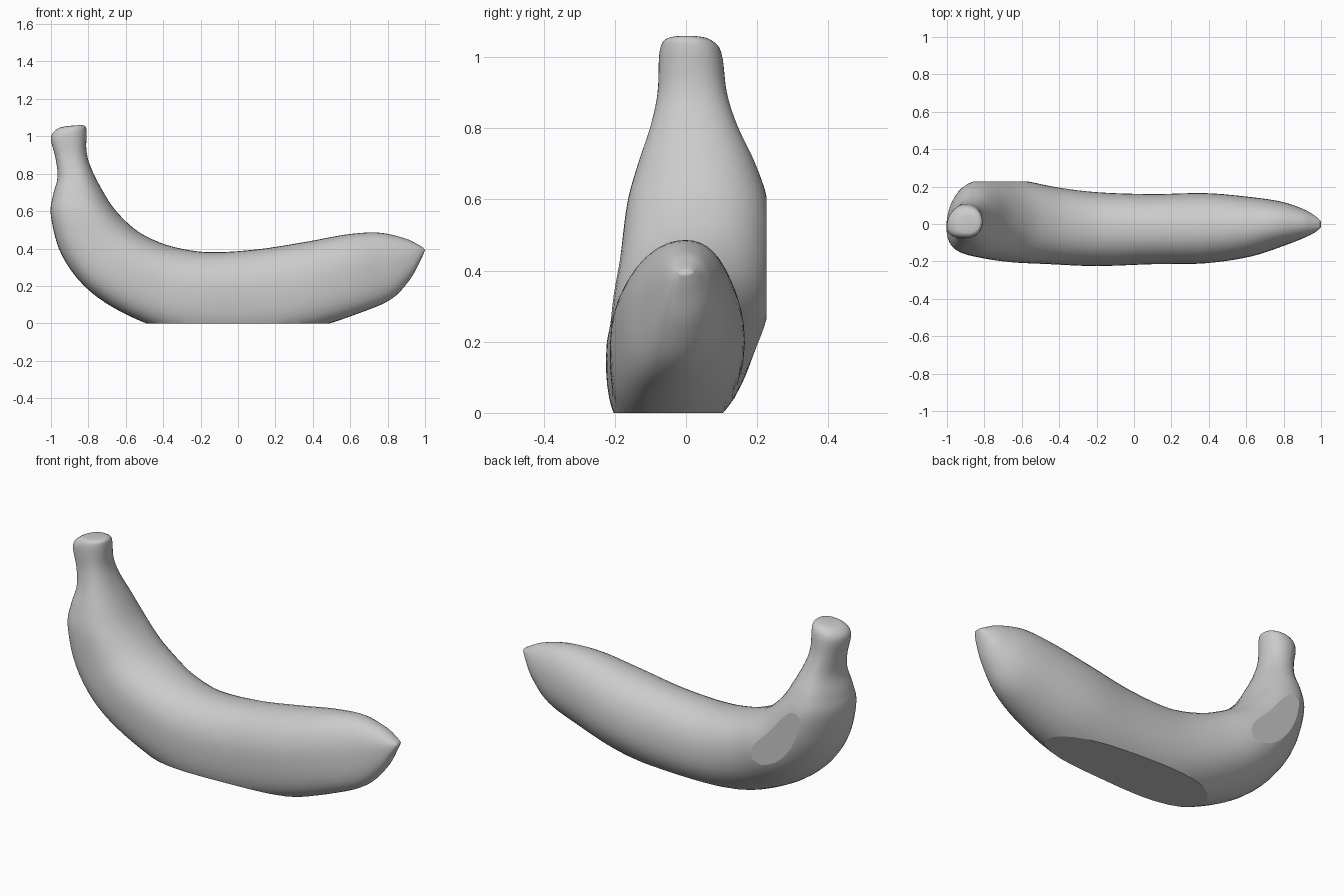
import bpy
import bmesh
from math import cos, sin, pi, copysign
from mathutils import Vector

SIDES = 40    # points around each ring
STEPS = 5     # rings between neighbouring sections

cube = bpy.data.objects.get("Cube")
if cube:
    bpy.data.objects.remove(cube, do_unlink=True)


def make_material(name, colour):
    mat = bpy.data.materials.new(name)
    mat.use_nodes = True
    mat.diffuse_color = colour
    mat.node_tree.nodes["Principled BSDF"].inputs["Base Color"].default_value = colour
    return mat


# Sections from stem to tip: outer edge x, z; inner edge x, z; front y; back y
SECTIONS = [
    (-.91, 1.055, -.84, 1.06, -.03, .035),
    (-.965, 1.04, -.82, 1.055, -.06, .07),
    (-1, .99, -.81, 1.03, -.075, .1),
    (-.975, .88, -.81, .92, -.08, .115),
    (-.965, .78, -.785, .83, -.1, .145),
    (-.99, .68, -.73, .72, -.135, .195),
    (-1, .57, -.66, .61, -.165, .23),
    (-.94, .36, -.56, .51, -.185, .24),
    (-.79, .17, -.46, .45, -.205, .235),
    (-.55, .025, -.33, .405, -.215, .2),
    (-.25, -.07, -.15, .38, -.225, .17),
    (.1, -.075, .1, .395, -.215, .16),
    (.4, -.025, .36, .435, -.21, .165),
    (.65, .055, .58, .475, -.175, .145),
    (.82, .13, .75, .485, -.12, .12),
    (.92, .235, .89, .455, -.075, .08),
    (.975, .335, .955, .425, -.045, .045),
    (1, .39, .99, .405, -.02, .02),
]


def smooth_step(a, b, c, d, t):
    """Catmull-Rom blend from b to c."""
    return b + .5 * t * (c - a + t * (2*a - 5*b + 4*c - d + t * (3*(b - c) + d - a)))


def refined(sections):
    """Insert smoothly blended sections between the given ones."""
    last = len(sections) - 1
    for i in range(last):
        near = [sections[min(max(i + k, 0), last)] for k in (-1, 0, 1, 2)]
        for step in range(STEPS):
            yield [smooth_step(*values, step / STEPS) for values in zip(*near)]
    yield sections[-1]


def rounded(value, power=.92):
    """Slightly fuller than an ellipse."""
    return copysign(abs(value) ** power, value)


def ring_points(section):
    ox, oz, ix, iz, front, back = section
    outer, inner = Vector((ox, 0, oz)), Vector((ix, 0, iz))
    centre, reach = (outer + inner) / 2, (inner - outer) / 2
    middle, half = (front + back) / 2, (back - front) / 2
    for k in range(SIDES):
        angle = 2 * pi * k / SIDES
        c, s = rounded(cos(angle)), rounded(sin(angle))
        # The underside leans a little towards the front
        lean = .25 * half * min(c, 0) ** 2
        yield centre + reach * c + Vector((0, middle + half * s - lean, 0))


def cut_flat(bm, point, normal):
    """Slice off everything beyond a plane and close the cut."""
    geom = bm.verts[:] + bm.edges[:] + bm.faces[:]
    cut = bmesh.ops.bisect_plane(bm, geom=geom, plane_co=point, plane_no=normal,
                                 clear_outer=True)["geom_cut"]
    edges = [e for e in cut if isinstance(e, bmesh.types.BMEdge)]
    if edges:
        for face in bmesh.ops.edgeloop_fill(bm, edges=edges)["faces"]:
            face.smooth = False


# Curved fruit body with stem
bm = bmesh.new()
rings = [[bm.verts.new(p) for p in ring_points(s)] for s in refined(SECTIONS)]
for a, b in zip(rings, rings[1:]):
    for k in range(SIDES):
        n = (k + 1) % SIDES
        bm.faces.new((a[k], a[n], b[n], b[k]))
bm.faces.new(rings[0])
bm.faces.new(rings[-1])
for face in bm.faces:
    face.smooth = True

# Flat resting base and small flat spot on the back
cut_flat(bm, (0, 0, 0), (0, 0, -1))
cut_flat(bm, (0, .226, 0), (0, 1, 0))
bmesh.ops.recalc_face_normals(bm, faces=bm.faces[:])

mesh = bpy.data.meshes.new("banana")
bm.to_mesh(mesh)
bm.free()
mesh.materials.append(make_material("plain grey", (.6, .6, .6, 1)))
banana = bpy.data.objects.new("banana", mesh)
bpy.context.collection.objects.link(banana)
